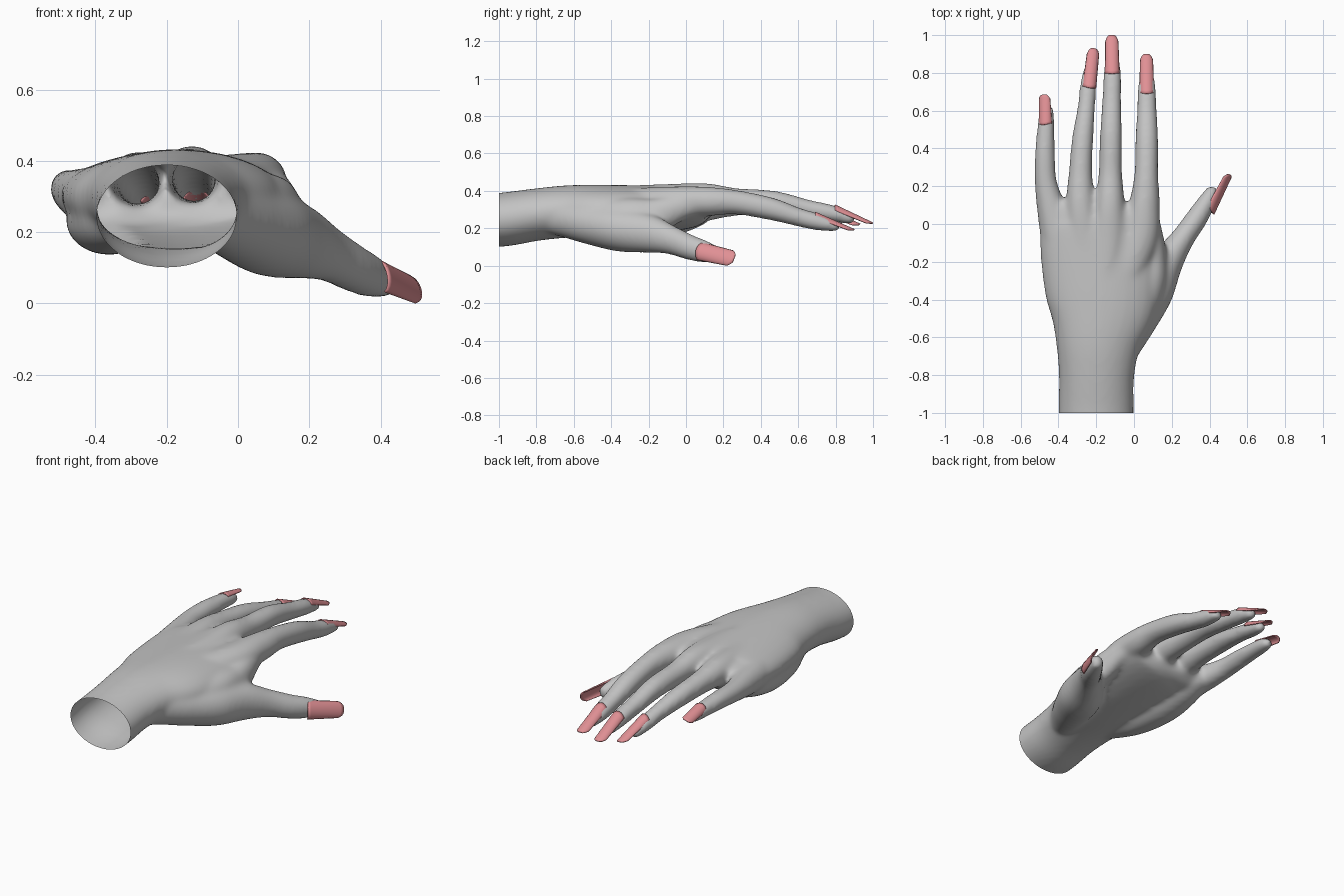
import bpy, bmesh, math
from mathutils import Vector

cube = bpy.data.objects.get("Cube")
if cube:
    bpy.data.objects.remove(cube)


def material(name, rgb):
    m = bpy.data.materials.new(name)
    m.use_nodes = True
    m.diffuse_color = (*rgb, 1)
    m.node_tree.nodes["Principled BSDF"].inputs["Base Color"].default_value = (*rgb, 1)
    return m


skin = material("pale grey skin", (0.55, 0.55, 0.55))
polish = material("pink nail polish", (0.75, 0.28, 0.3))


def add_object(name, bm, mat):
    bmesh.ops.recalc_face_normals(bm, faces=bm.faces)
    mesh = bpy.data.meshes.new(name)
    bm.to_mesh(mesh)
    bm.free()
    mesh.materials.append(mat)
    ob = bpy.data.objects.new(name, mesh)
    bpy.context.collection.objects.link(ob)
    return ob


def smooth_path(keys, steps=6):
    """Catmull-Rom through (x, y, z, half width, half height) keys."""
    keys = [Vector(k) for k in keys]
    out = []
    for i in range(len(keys) - 1):
        a, b, c, d = (keys[max(0, min(len(keys) - 1, i + j))] for j in (-1, 0, 1, 2))
        for s in range(steps):
            t = s / steps
            out.append(0.5 * (2 * b + (c - a) * t + (2 * a - 5 * b + 4 * c - d) * t * t
                              + (3 * b - a - 3 * c + d) * t ** 3))
    return out + [keys[-1]]


def loft(bm, keys, up=(0, 0, 1), round_tip=True, sides=28):
    """Closed elliptical tube along a path, with an optional domed end."""
    path = smooth_path(keys)
    centres = [Vector(p[:3]) for p in path]
    sizes = [(p[3], p[4]) for p in path]
    tangents = [(centres[min(i + 1, len(path) - 1)] - centres[max(i - 1, 0)]).normalized()
                for i in range(len(path))]
    if round_tip:
        end, (w, h), t = centres[-1], sizes[-1], tangents[-1]
        for k in range(1, 6):
            a = k * math.pi / 11
            centres.append(end + t * w * math.sin(a))
            sizes.append((w * math.cos(a), h * math.cos(a)))
            tangents.append(t)
    rings = []
    for c, (w, h), t in zip(centres, sizes, tangents):
        side = t.cross(Vector(up)).normalized()
        top = side.cross(t)
        rings.append([bm.verts.new(c + side * w * math.cos(a) + top * h * math.sin(a))
                      for a in (2 * math.pi * k / sides for k in range(sides))])
    for r, q in zip(rings, rings[1:]):
        for k in range(sides):
            n = (k + 1) % sides
            bm.faces.new((r[k], r[n], q[n], q[k]))
    bm.faces.new(rings[0][::-1])
    bm.faces.new(rings[-1])


bm = bmesh.new()

# Wrist and palm
loft(bm, [(-.2, -1.06, .24, .199, .144), (-.2, -.95, .25, .199, .144),
          (-.198, -.8, .273, .2, .14), (-.19, -.63, .29, .226, .14),
          (-.17, -.43, .295, .29, .138), (-.18, -.2, .30, .312, .128),
          (-.19, 0, .308, .31, .112), (-.2, .08, .315, .285, .088), (-.2, .12, .32, .26, .06)],
     round_tip=False)

# Fingers, each running from its metacarpal to the tip
loft(bm, [(-.1, -.4, .34, .08, .07), (.025, -.1, .345, .095, .078), (.055, .1, .343, .082, .08),
          (.065, .26, .34, .064, .066), (.068, .45, .305, .061, .061), (.068, .6, .26, .053, .05),
          (.068, .7, .235, .05, .046), (.068, .79, .213, .038, .032)])
loft(bm, [(-.16, -.4, .355, .08, .07), (-.135, -.1, .36, .095, .077), (-.128, .1, .36, .08, .082),
          (-.125, .27, .35, .063, .065), (-.122, .47, .342, .059, .059), (-.118, .65, .305, .051, .049),
          (-.115, .78, .28, .048, .045), (-.115, .87, .255, .038, .032)])
loft(bm, [(-.22, -.4, .35, .08, .07), (-.26, -.1, .345, .095, .077), (-.282, .1, .347, .08, .078),
          (-.283, .27, .34, .063, .063), (-.272, .45, .323, .057, .056), (-.252, .62, .288, .047, .046),
          (-.243, .73, .262, .044, .042), (-.235, .81, .24, .036, .032)])
loft(bm, [(-.3, -.4, .31, .08, .08), (-.39, -.1, .3, .095, .085), (-.432, .06, .305, .08, .076),
          (-.467, .22, .318, .06, .058), (-.472, .36, .325, .054, .051), (-.468, .48, .322, .048, .045),
          (-.463, .57, .315, .043, .039), (-.46, .6, .31, .037, .033)])

# Thumb with its fleshy base
loft(bm, [(-.12, -.82, .27, .06, .08), (-.06, -.66, .255, .09, .1), (.01, -.51, .225, .112, .112),
          (.09, -.35, .195, .122, .12), (.175, -.2, .172, .088, .104), (.255, -.08, .137, .064, .078),
          (.325, .02, .098, .059, .068), (.375, .1, .075, .051, .06), (.41, .165, .058, .038, .044)])

# Web between thumb and index finger
loft(bm, [(-.02, -.55, .27, .1, .09), (.07, -.32, .265, .1, .1),
          (.108, -.18, .262, .068, .095), (.09, -.02, .315, .055, .07), (.07, .08, .335, .05, .06)])

# Pads on the palm: outer heel and the row below the fingers
loft(bm, [(-.26, -.66, .25, .07, .07), (-.34, -.42, .23, .1, .09),
          (-.375, -.2, .225, .105, .085), (-.385, -.03, .25, .095, .077), (-.39, .06, .275, .08, .065)])
loft(bm, [(-.38, .03, .272, .07, .058), (-.26, .045, .272, .075, .058),
          (-.1, .05, .28, .075, .058), (.03, .04, .305, .07, .06)])

hand = add_object("hand", bm, skin)
fuse = hand.modifiers.new("fuse", "REMESH")
fuse.mode = "VOXEL"
fuse.voxel_size = 0.012
soften = hand.modifiers.new("soften", "SMOOTH")
soften.factor = 0.5
soften.iterations = 18
evaluated = hand.evaluated_get(bpy.context.evaluated_depsgraph_get())
fused = bpy.data.meshes.new_from_object(evaluated)
hand.modifiers.clear()

# Open the wrist
bm = bmesh.new()
bm.from_mesh(fused)
bmesh.ops.bisect_plane(bm, geom=bm.verts[:] + bm.edges[:] + bm.faces[:],
                       plane_co=(0, -1, 0), plane_no=(0, -1, 0), clear_outer=True)
for f in bm.faces:
    f.smooth = True
    f.material_index = 0
bm.to_mesh(fused)
bm.free()
fused.materials.clear()
fused.materials.append(skin)
hand.data = fused


def nail(name, base, tip, normal, width, arch):
    """Arched plate with rounded ends."""
    base, tip = Vector(base), Vector(tip)
    along = tip - base
    side = along.cross(Vector(normal)).normalized()
    out = side.cross(along).normalized()
    bm = bmesh.new()
    rows, cols = 12, 10
    grid = []
    for i in range(rows + 1):
        u = i / rows
        row = []
        for j in range(cols + 1):
            a = (j / cols - 0.5) * math.pi * 0.9
            s = math.sin(a)
            l = u + 0.06 * s * s * (1 - u) - 0.14 * s ** 4 * u
            w = width * (1 - 0.12 * u)
            row.append(bm.verts.new(base + along * l + side * s * w
                                    + out * arch * (math.cos(a) - 1) * (1 - 0.4 * u)))
        grid.append(row)
    for r, q in zip(grid, grid[1:]):
        for j in range(cols):
            bm.faces.new((r[j], r[j + 1], q[j + 1], q[j])).smooth = True
    ob = add_object(name, bm, polish)
    thick = ob.modifiers.new("thickness", "SOLIDIFY")
    thick.thickness = 0.006
    thick.offset = 0


UP = (0, 0, 1)
nail("index_nail", (.068, .69, .286), (.066, .9, .193), UP, .037, .033)
nail("middle_nail", (-.115, .795, .325), (-.118, 1.0, .228), UP, .037, .033)
nail("ring_nail", (-.234, .72, .313), (-.212, .93, .222), (.12, 0, 1), .035, .032)
nail("little_nail", (-.477, .525, .362), (-.478, .685, .325), (-.35, 0, 1), .034, .03)
nail("thumb_nail", (.418, .055, .09), (.512, .258, .04), (.85, -.4, .4), .05, .033)
